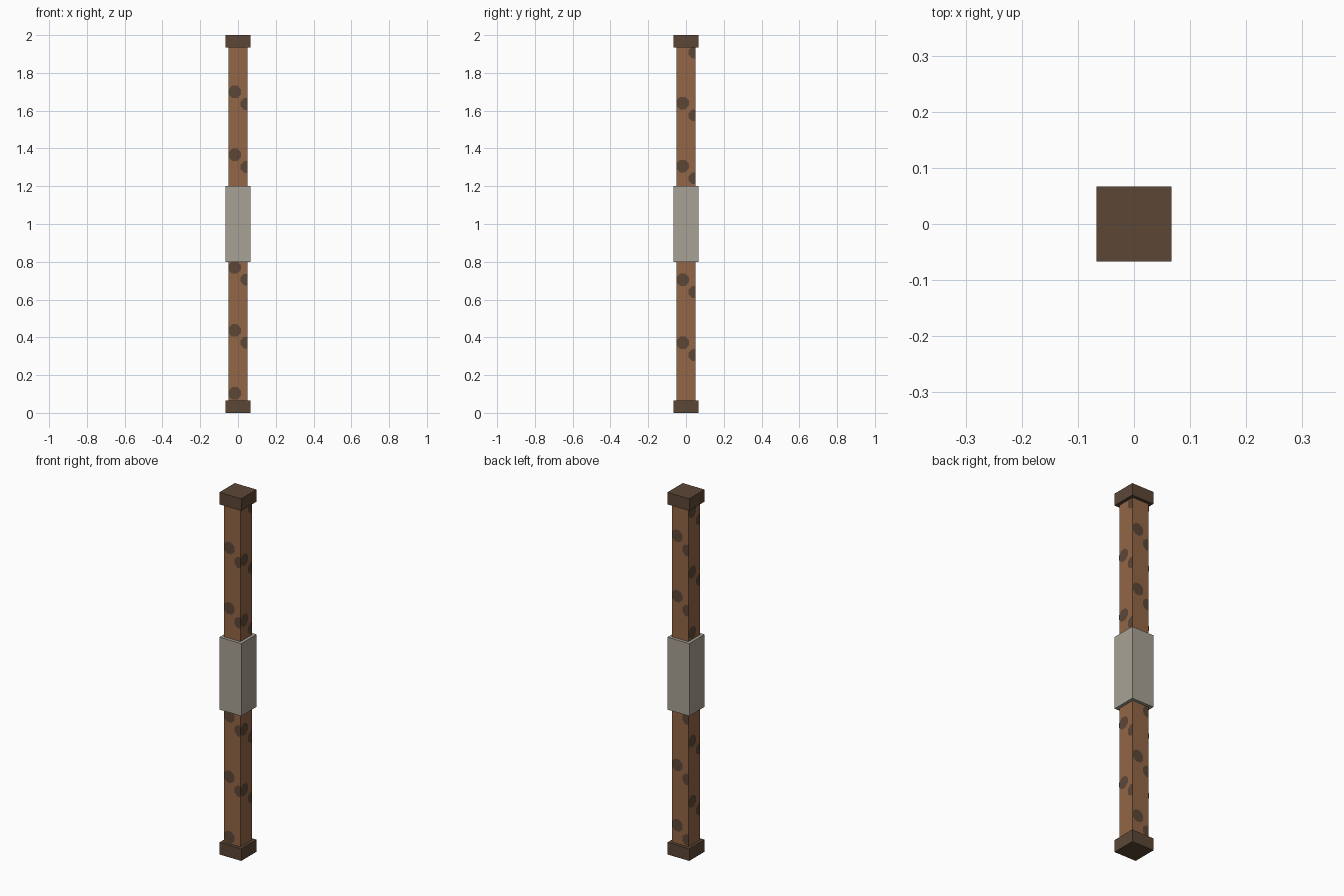
import bpy, bmesh, math
from mathutils import Matrix, Vector

if "Cube" in bpy.data.objects:
    bpy.data.objects.remove(bpy.data.objects["Cube"], do_unlink=True)


def material(name, rgb):
    lin = [((c / 255 + 0.055) / 1.055) ** 2.4 for c in rgb] + [1.0]
    m = bpy.data.materials.new(name)
    m.use_nodes = True
    m.diffuse_color = lin
    m.node_tree.nodes["Principled BSDF"].inputs["Base Color"].default_value = lin
    return m


WOOD = material("rusty brown", (146, 102, 70))
DARK = material("dark brown", (92, 71, 54))
GREY = material("warm grey", (168, 162, 149))


def finish(bm, name, mat):
    mesh = bpy.data.meshes.new(name)
    bm.to_mesh(mesh)
    bm.free()
    mesh.materials.append(mat)
    obj = bpy.data.objects.new(name, mesh)
    bpy.context.collection.objects.link(obj)


def block(name, half, z0, z1, mat):
    bm = bmesh.new()
    bmesh.ops.create_cube(bm, size=1, matrix=Matrix.Translation((0, 0, (z0 + z1) / 2))
                          @ Matrix.Diagonal((2 * half, 2 * half, z1 - z0, 1)))
    finish(bm, name, mat)


POST, WIDE = 0.05, 0.0667

# Post, end caps and middle sleeve
block("lower_post", POST, 0.0667, 0.8, WOOD)
block("upper_post", POST, 1.2, 1.9333, WOOD)
block("bottom_cap", WIDE, 0, 0.0667, DARK)
block("top_cap", WIDE, 1.9333, 2, DARK)
block("sleeve", WIDE, 0.8, 1.2, GREY)


# Stains: thin octagons on one face, trimmed at the post's edges and turned to each side
def stains(name, turn, heights):
    bm = bmesh.new()
    for z in heights:
        for u, dz, r in ((-0.018, 0, 0.0355), (0.045, -0.065, 0.0335)):
            if not (0.05 < z + dz < 0.81 or 1.19 < z + dz < 1.95):
                continue
            bm.faces.new([bm.verts.new((u + r * math.cos(a), -POST - 0.0012, z + dz + r * math.sin(a)))
                          for a in (math.pi / 8 + i * math.pi / 4 for i in range(8))])
    for s in (-1, 1):
        bmesh.ops.bisect_plane(bm, geom=bm.verts[:] + bm.edges[:] + bm.faces[:],
                               plane_co=Vector((s * POST, 0, 0)),
                               plane_no=Vector((s, 0, 0)), clear_outer=True)
    bmesh.ops.rotate(bm, verts=bm.verts[:], matrix=Matrix.Rotation(math.radians(turn), 3, "Z"))
    finish(bm, name, DARK)


# Each side repeats the same pattern at its own height
for name, turn, upper, lower in (("front", 0, 1.70, 0.77), ("left", 90, 1.64, 0.705),
                                 ("back", 180, 1.767, 0.835), ("right", 270, 1.573, 0.64)):
    heights = [base + k * 0.3333 for base, ks in ((upper, (-1, 0, 1)), (lower, (-2, -1, 0)))
               for k in ks]
    stains(name + "_stains", turn, heights)
